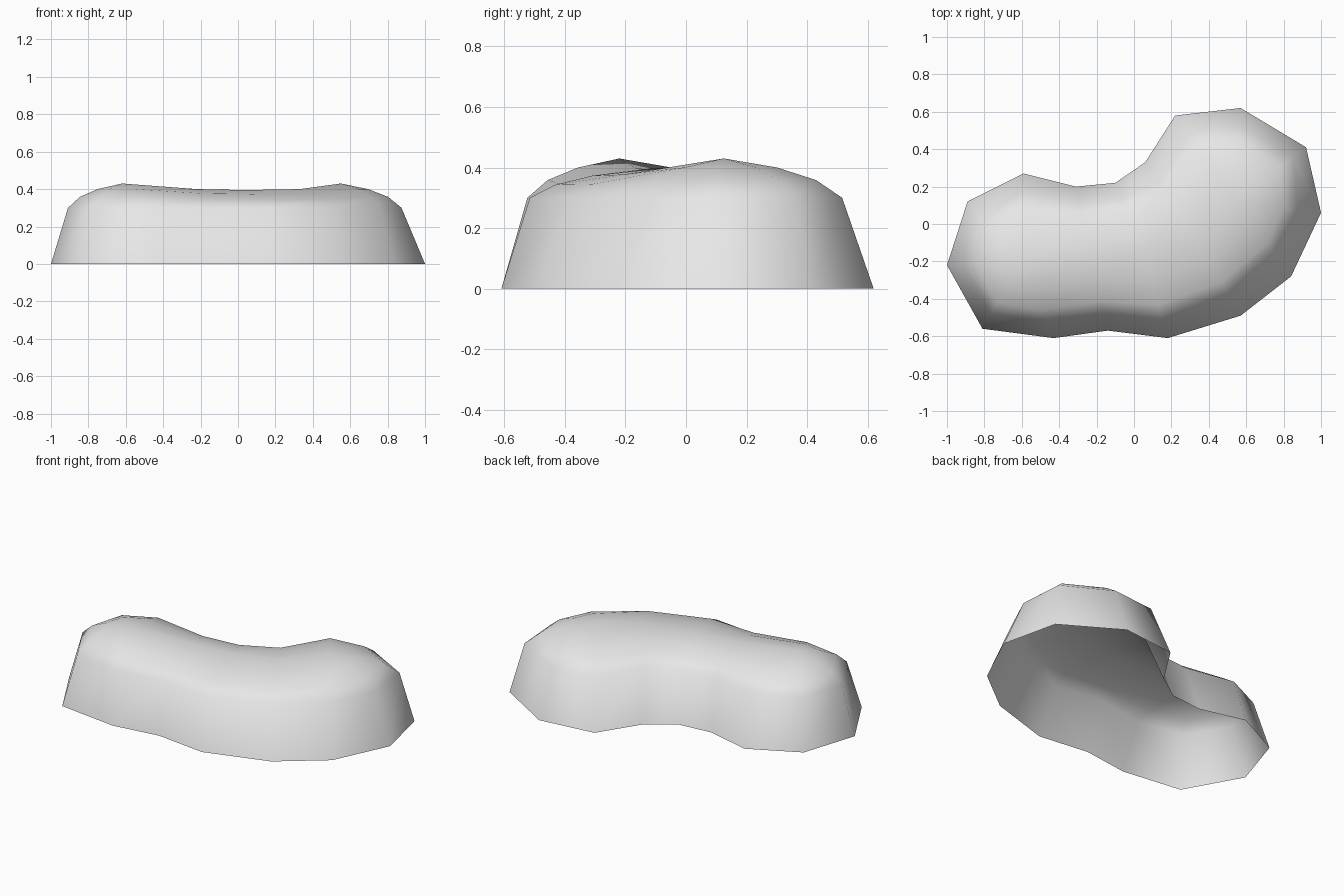
import bpy
import bmesh
from mathutils import Vector

cube = bpy.data.objects.get("Cube")
if cube:
    bpy.data.objects.remove(cube, do_unlink=True)

# Crown line, from the left lobe through the waist to the right lobe
CROWN = [Vector(p) for p in ((-.62, -.22, .43), (-.22, -.17, .40), (.04, -.14, .395),
                             (.33, -.06, .40), (.55, .125, .43))]

# Foot outline: x, y, crown point it leans to, inset of the shoulder
OUTLINE = [
    (-1, -.22, 0, .24), (-.89, .12, 0, .21), (-.59, .27, 0, .22), (-.31, .20, 1, .25),
    (-.10, .22, 2, .25), (.06, .33, 3, .25), (.22, .58, 4, .20), (.57, .62, 4, .21),
    (.92, .41, 4, .18), (1, .06, 4, .28), (.84, -.28, 4, .28), (.57, -.49, 3, .25),
    (.18, -.61, 2, .20), (-.14, -.57, 1, .22), (-.43, -.61, 0, .22), (-.81, -.56, 0, .24),
]
SHOULDER = .30
# Rounded top: share of the way to the crown, share of the remaining height
TOP_STEPS = [(0, 0), (.22, .45), (.55, .77), (1, 1)]

bm = bmesh.new()
rings = [[bm.verts.new((x, y, 0)) for x, y, _, _ in OUTLINE]]
for inward, rise in TOP_STEPS:
    ring = []
    for x, y, i, inset in OUTLINE:
        crown = CROWN[i]
        p = Vector((x, y, 0)).lerp(crown, inset).lerp(crown, inward)
        p.z = SHOULDER + (crown.z - SHOULDER) * rise
        ring.append(bm.verts.new(p))
    rings.append(ring)

# Skin neighbouring rings, leaving the underside open
n = len(OUTLINE)
for low, high in zip(rings, rings[1:]):
    for i in range(n):
        j = (i + 1) % n
        bm.faces.new((low[j], low[i], high[i], high[j]))
bmesh.ops.remove_doubles(bm, verts=bm.verts, dist=.0005)
bmesh.ops.recalc_face_normals(bm, faces=bm.faces)
if sum(f.normal.z * f.calc_area() for f in bm.faces) < 0:
    bmesh.ops.reverse_faces(bm, faces=bm.faces)
for f in bm.faces:
    f.smooth = True

mesh = bpy.data.meshes.new("curved_shell")
bm.to_mesh(mesh)
bm.free()
shell = bpy.data.objects.new("curved_shell", mesh)
bpy.context.collection.objects.link(shell)

mat = bpy.data.materials.new("light grey")
mat.use_nodes = True
grey = (.8, .8, .8, 1)
mat.diffuse_color = grey
mat.node_tree.nodes["Principled BSDF"].inputs["Base Color"].default_value = grey
mesh.materials.append(mat)
